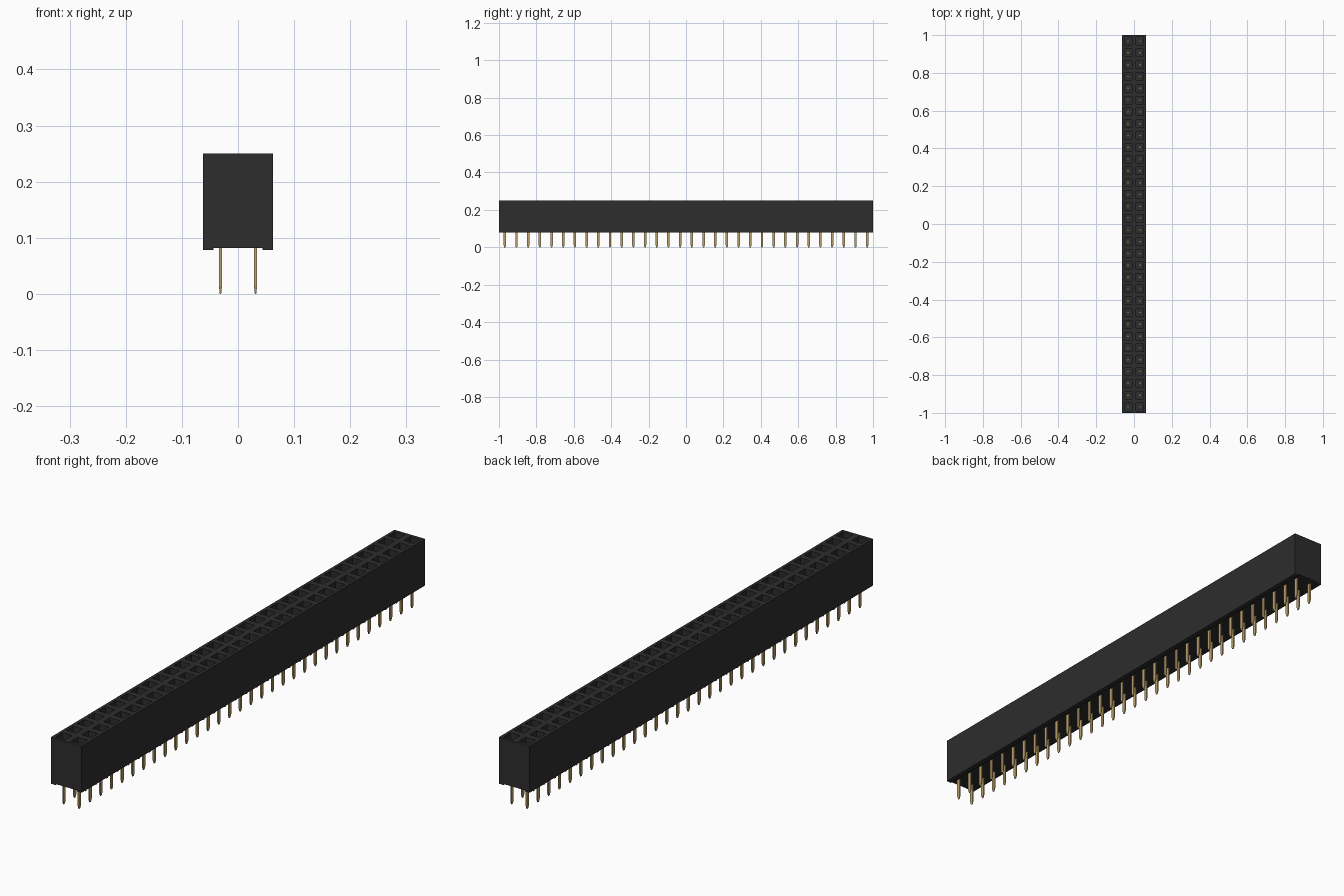
import bpy
import bmesh
from mathutils import Matrix, Vector

if "Cube" in bpy.data.objects:
    bpy.data.objects.remove(bpy.data.objects["Cube"], do_unlink=True)

ROWS = 32
PITCH = 2 / ROWS
TOP, FLOOR, BASE = 0.25, 0.082, 0.078


def material(name, rgb):
    mat = bpy.data.materials.new(name)
    mat.use_nodes = True
    mat.diffuse_color = (*rgb, 1)
    mat.node_tree.nodes["Principled BSDF"].inputs["Base Color"].default_value = (*rgb, 1)
    return mat


black = material("black plastic", (0.026, 0.026, 0.026))
gold = material("gold metal", (0.5, 0.36, 0.15))


def add_object(name, bm, mat):
    mesh = bpy.data.meshes.new(name)
    bmesh.ops.recalc_face_normals(bm, faces=bm.faces)
    bm.to_mesh(mesh)
    bm.free()
    mesh.materials.append(mat)
    obj = bpy.data.objects.new(name, mesh)
    bpy.context.collection.objects.link(obj)


def add_box(bm, center, size, tip=1):
    """Box whose lower end can be narrowed to a tip."""
    verts = bmesh.ops.create_cube(bm, size=1)["verts"]
    for v in verts:
        if v.co.z < 0:
            v.co.x *= tip
            v.co.y *= tip
        v.co = Vector(center) + Matrix.Diagonal(size) @ v.co


def sites():
    for side in (-1, 1):
        for row in range(ROWS):
            yield side * PITCH / 2, (row + 0.5) * PITCH - 1


# Housing: one top cell per socket, inset and sunk to make the holes
bm = bmesh.new()
bmesh.ops.create_grid(bm, x_segments=2, y_segments=ROWS, size=1,
                      matrix=Matrix.Translation((0, 0, TOP)) @ Matrix.Diagonal((PITCH, 1, 1, 1)))
cells = bm.faces[:]
rim = [e for e in bm.edges if e.is_boundary]
skirt = bmesh.ops.extrude_edge_only(bm, edges=rim)["geom"]
for v in skirt:
    if isinstance(v, bmesh.types.BMVert):
        v.co.z = FLOOR
bmesh.ops.contextual_create(bm, geom=[e for e in skirt if isinstance(e, bmesh.types.BMEdge)
                                      and e.is_boundary])
bmesh.ops.inset_individual(bm, faces=cells, thickness=0.016)
holes = bmesh.ops.extrude_discrete_faces(bm, faces=cells)["faces"]
for face in holes:
    bmesh.ops.translate(bm, verts=face.verts[:], vec=(0, 0, -0.06))
add_object("housing", bm, black)

# Long rails under both sides leave a shallow channel between them
bm = bmesh.new()
for side in (-1, 1):
    add_box(bm, (side * 0.053, 0, (FLOOR + BASE) / 2), (0.019, 2, FLOOR - BASE))
add_object("base_rails", bm, black)

# Flat pins with tapered tips
bm = bmesh.new()
for x, y in sites():
    add_box(bm, (x, y, 0.05), (0.005, 0.013, 0.076))
    add_box(bm, (x, y, 0.006), (0.005, 0.013, 0.012), 0.5)
add_object("pins", bm, gold)

# Contacts inside the sockets
bm = bmesh.new()
for x, y in sites():
    add_box(bm, (x, y, TOP - 0.04), (0.01, 0.012, 0.042))
add_object("contacts", bm, gold)
